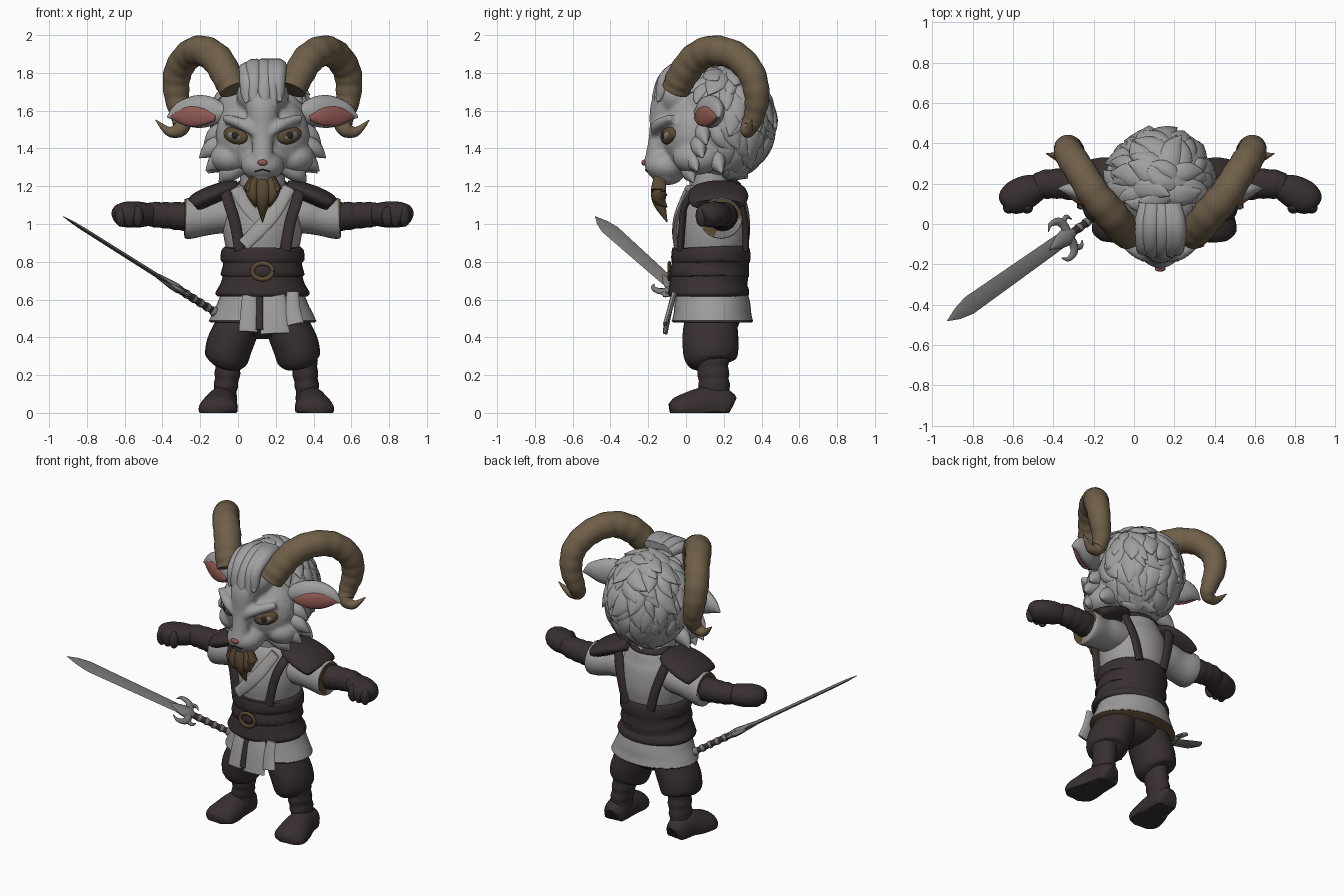
import bpy, bmesh, math, random
from mathutils import Vector, Matrix

random.seed(4)
CX = 0.13  # body centre line


def material(name, rgb):
    m = bpy.data.materials.new(name)
    m.diffuse_color = (*rgb, 1)
    return m


FUR = material("pale fur", (0.35, 0.35, 0.35))
SHIRT = material("linen", (0.34, 0.33, 0.32))
DARK = material("dark leather", (0.039, 0.028, 0.029))
HORN = material("horn", (0.16, 0.115, 0.066))
BEARD = material("golden brown", (0.105, 0.068, 0.034))
PINK = material("pink skin", (0.28, 0.1, 0.085))
METAL = material("steel", (0.2, 0.195, 0.19))
BLACK = material("eye dark", (0.02, 0.016, 0.014))


def finish(bm, name, mat, angle=50, floor=0.0):
    bmesh.ops.recalc_face_normals(bm, faces=bm.faces)
    for v in bm.verts:
        v.co.z = max(v.co.z, floor)
    me = bpy.data.meshes.new(name)
    bm.to_mesh(me)
    bm.free()
    for p in me.polygons:
        p.use_smooth = True
    me.set_sharp_from_angle(angle=math.radians(angle))
    me.materials.append(mat)
    ob = bpy.data.objects.new(name, me)
    ob.location.x = CX
    bpy.context.collection.objects.link(ob)
    return ob


def catmull(a, b, c, d, t):
    return [0.5 * (2 * q + (r - p) * t + (2 * p - 5 * q + 4 * r - s) * t * t
                   + (3 * q - p - 3 * r + s) * t ** 3) for p, q, r, s in zip(a, b, c, d)]


def add_tube(bm, pts, hint, n=16, steps=4, ridges=0, amp=0.0):
    """Sweep an ellipse through points (x, y, z, radius along hint, other radius)."""
    path, last = [], len(pts) - 1
    for i in range(last):
        q = [pts[max(i - 1, 0)], pts[i], pts[i + 1], pts[min(i + 2, last)]]
        path += [catmull(*q, k / steps) for k in range(steps)]
    path.append(list(pts[-1]))
    pos = [Vector(p[:3]) for p in path]
    u, rings = Vector(hint), []
    for i, p in enumerate(path):
        t = (pos[min(i + 1, len(pos) - 1)] - pos[max(i - 1, 0)]).normalized()
        u = (u - t * u.dot(t)).normalized()
        v = t.cross(u)
        f = 1 + amp * math.sin(2 * math.pi * ridges * i / (len(path) - 1))
        ra, rb = max(p[3], 0.002) * f, max(p[4], 0.002) * f
        rings.append([bm.verts.new(pos[i] + u * ra * math.cos(a) + v * rb * math.sin(a))
                      for a in (2 * math.pi * k / n for k in range(n))])
    for r0, r1 in zip(rings, rings[1:]):
        for k in range(n):
            bm.faces.new((r0[k], r0[(k + 1) % n], r1[(k + 1) % n], r1[k]))
    bm.faces.new(rings[0])
    bm.faces.new(rings[-1])


def tube(name, pts, mat, hint=(1, 0, 0), s=1, **kw):
    bm = bmesh.new()
    add_tube(bm, [(s * p[0], *p[1:]) for p in pts], hint, **kw)
    return finish(bm, name, mat)


def add_blob(bm, c, r, axes=None, sub=3):
    m = axes.to_4x4() if axes else Matrix.Identity(4)
    bmesh.ops.create_icosphere(bm, subdivisions=sub, radius=1,
                               matrix=Matrix.Translation(c) @ m @ Matrix.Diagonal((*r, 1)))


def blob(name, c, r, mat, axes=None):
    bm = bmesh.new()
    add_blob(bm, c, r, axes)
    return finish(bm, name, mat)


def column(name, rings, mat, **kw):
    """Upright loft from (z, y centre, x radius, y radius)."""
    return tube(name, [(0, y, z, rx, ry) for z, y, rx, ry in rings], mat, n=32, **kw)


# Head: overlapping volumes blended into one skin
bm = bmesh.new()
add_blob(bm, (0, 0.16, 1.51), (0.25, 0.25, 0.28))
add_blob(bm, (0, 0.04, 1.47), (0.25, 0.17, 0.23))
add_blob(bm, (0, -0.04, 1.68), (0.14, 0.13, 0.11))
add_blob(bm, (0, -0.10, 1.31), (0.115, 0.12, 0.085))
add_blob(bm, (0, -0.10, 1.25), (0.075, 0.08, 0.045))
add_tube(bm, [(0, -0.185, 1.31, 0.045, 0.045), (0, -0.165, 1.36, 0.055, 0.05),
              (0, -0.14, 1.48, 0.06, 0.055), (0, -0.12, 1.62, 0.09, 0.07),
              (0, -0.08, 1.72, 0.09, 0.06)], (1, 0, 0))
for s in (-1, 1):
    add_blob(bm, (s * 0.17, 0.06, 1.35), (0.11, 0.13, 0.09))
    add_tube(bm, [(s * 0.04, -0.165, 1.48, 0.022, 0.025), (s * 0.10, -0.145, 1.525, 0.032, 0.035),
                  (s * 0.2, -0.07, 1.56, 0.022, 0.028)], (0, 0, 1))
head = finish(bm, "head", FUR)
rm = head.modifiers.new("blend", 'REMESH')
rm.mode, rm.voxel_size, rm.use_smooth_shade = 'VOXEL', 0.013, True
sm = head.modifiers.new("soften", 'SMOOTH')
sm.factor, sm.iterations = 0.5, 4

# Woolly back of the head: overlapping wavy locks around a core
bm = bmesh.new()
core, rad = Vector((0, 0.20, 1.535)), Vector((0.262, 0.268, 0.297))
add_blob(bm, core, rad, None, 4)
for i in range(150):
    z = 1 - 2 * (i + 0.5) / 150
    a = i * 2.39996 + random.uniform(-.15, .15)
    n = Vector((math.cos(a) * math.sqrt(1 - z * z), math.sin(a) * math.sqrt(1 - z * z), z))
    if n.y < -0.25 - 0.3 * z:
        continue
    down = Vector((random.uniform(-.6, .6), 0.1, -1))
    down = (down - n * down.dot(n)).normalized()
    side = n.cross(down)
    base = core + Vector([p * q for p, q in zip(n, rad)])
    k, bend = random.uniform(.8, 1.3), random.uniform(-.025, .025)
    pts = [(base - down * .08 * k - n * .035, .025, .015), (base - n * .01, .045 * k, .02),
           (base + down * .06 * k + side * bend - n * .012, .038 * k, .02),
           (base + down * .11 * k + side * bend * 3 - n * .014, .003, .003)]
    add_tube(bm, [(*p, ra, rb) for p, ra, rb in pts], side, n=10, steps=3)
finish(bm, "wool", FUR)

# Forelock and cheek tufts
bm = bmesh.new()
for x, x2, zt in ((-.08, -.09, 1.64), (-.045, -.03, 1.58), (.01, .02, 1.62), (.05, .06, 1.56), (.08, .1, 1.65)):
    k = random.uniform(-.015, .02)
    add_tube(bm, [(x * .8, 0.1, 1.82 + k, .04, .03), (x, -0.01, 1.82 + k, .05, .04),
                  (x, -0.11, 1.76 + k, .042, .035), (x, -.158 + abs(x) * .3, 1.68, .035, .025),
                  (x2, -0.178 + abs(x) * .3, zt, .003, .003)], (1, 0, 0), n=10)
for s in (-1, 1):
    for x, y, z in ((.31, .09, 1.43), (.335, .07, 1.36), (.30, .04, 1.29), (.23, .02, 1.23), (.29, .17, 1.28)):
        add_tube(bm, [(s * x * .45, y - .01, z + .09, .05, .05), (s * x * .8, y, z + .04, .05, .04),
                      (s * x, y + .02, z - .01, .003, .003)], (0, 0, 1), n=10)
finish(bm, "fur_tufts", FUR)

blob("nose", (0, -0.222, 1.325), (0.027, 0.014, 0.016), PINK)
tube("mouth", [(-.04, -.203, 1.277, .004, .004), (0, -.214, 1.287, .004, .004),
               (.04, -.203, 1.277, .004, .004)], BLACK, (0, 0, 1), n=6)

# Beard: a main lock flanked by smaller ones
bm = bmesh.new()
for x, zt, w in ((0, 1.01, .05), (-.05, 1.09, .035), (.05, 1.09, .035), (-.075, 1.15, .022), (.075, 1.15, .022)):
    add_tube(bm, [(x * .7, -.14, 1.25, w * .6, .03), (x * 1.1, -.145, 1.18, w, .042),
                  (x * .9, -.14, 1.11 if x == 0 else zt + .04, w * .7, .035),
                  (x * .7, -.1, zt, .003, .003)], (1, 0, 0), n=10)
finish(bm, "beard", BEARD)

# Torso clothing
column("neck", [(1.1, .14, .12, .11), (1.3, .12, .12, .11)], FUR)
column("shirt", [(.6, .13, .19, .16), (.8, .13, .18, .17), (.9, .14, .2, .19), (1.0, .145, .213, .195),
                 (1.12, .15, .2, .175), (1.19, .16, .15, .14), (1.23, .16, .1, .1)], SHIRT)
column("collar", [(1.2, .18, .135, .11), (1.215, .18, .135, .11), (1.23, .18, .12, .09)], DARK)
column("skirt", [(.66, .14, .21, .18), (.58, .14, .24, .2), (.53, .14, .265, .205),
                 (.485, .14, .285, .215)], SHIRT)
column("skirt_trim", [(.478, .14, .275, .207), (.488, .14, .285, .216)], BEARD, steps=1)
column("sash", [(.615, .12, .235, .205), (.635, .12, .25, .215), (.68, .12, .225, .207), (.72, .125, .212, .203),
                (.735, .125, .222, .21), (.79, .13, .208, .203), (.81, .13, .222, .209),
                (.86, .135, .218, .207), (.88, .135, .2, .19)], DARK, steps=3)
# Wrapped lapels: the long one crosses over the short one
tube("lapel", [(.14, .01, 1.19, .035, .015), (.06, -.045, 1.06, .04, .014),
               (-.02, -.058, .97, .04, .012), (-.1, -.05, .89, .035, .01)], SHIRT)
tube("under_lapel", [(-.14, .01, 1.19, .035, .012), (-.08, -.03, 1.09, .035, .01),
                     (0, -.045, 1.0, .03, .006)], SHIRT)
ring = [(0.054 * math.cos(a), -.088, .75 + .042 * math.sin(a), .009, .012)
        for a in (2 * math.pi * k / 16 for k in range(17))]
tube("buckle", ring, BEARD, (0, 1, 0), n=8, steps=2)
for x, w, zb, m in ((-.07, .045, .43, SHIRT), (.06, .07, .42, SHIRT), (-.015, .02, .44, DARK), (.16, .04, .47, SHIRT)):
    tube("front_flap", [(x, -.06, .64, w * .8, .014), (x, -.085, .55, w, .014),
                        (x * 1.1, -.11, zb, w * 1.1, .012)], m, n=12)

# Trousers
column("hips", [(.62, .14, .19, .15), (.5, .14, .2, .15), (.42, .14, .15, .11), (.39, .14, .05, .05)], DARK)

for s in (-1, 1):
    # Horns sweep up, back and round to a hooked tip
    tube("horn", [(.155, -.055, 1.71, .074, .074), (.185, -.025, 1.775, .08, .08), (.24, .045, 1.87, .083, .083),
                  (.32, .14, 1.918, .08, .08), (.395, .26, 1.89, .077, .077), (.45, .345, 1.8, .074, .074),
                  (.455, .375, 1.68, .067, .067), (.43, .36, 1.57, .055, .055), (.435, .33, 1.505, .043, .043),
                  (.495, .33, 1.49, .026, .026), (.565, .35, 1.55, .003, .003)],
         HORN, s=s, n=20, steps=9, ridges=16, amp=.022)
    # Ears swept back, with pink inner faces
    tube("ear", [(.2, .08, 1.585, .045, .04), (.28, .105, 1.595, .08, .05), (.36, .145, 1.595, .085, .05),
                 (.44, .17, 1.59, .055, .035), (.505, .175, 1.565, .004, .004)], FUR, (0, 0, 1), s=s)
    tube("inner_ear", [(.25, .055, 1.56, .015, .012), (.31, .07, 1.568, .045, .018), (.38, .108, 1.57, .055, .022),
                       (.44, .143, 1.57, .038, .018), (.487, .163, 1.565, .003, .003)], PINK, (0, 0, 1), s=s)
    # Eyes: golden lids around a pale eye with a dark pupil
    tilt = Matrix.Rotation(s * .52, 3, 'Z') @ Matrix.Rotation(-s * .25, 3, 'Y')
    blob("eyelid", (s * .143, -.093, 1.468), (.074, .026, .044), BEARD, tilt)
    blob("eye", (s * .147, -.101, 1.466), (.048, .022, .026), METAL, tilt)
    blob("pupil", (s * .143, -.108, 1.467), (.03, .02, .024), BLACK, tilt)

    # Arms
    tube("sleeve", [(.1, .17, 1.06, .11, .1), (.22, .175, 1.05, .115, .1), (.3, .18, 1.035, .105, .095),
                    (.38, .185, 1.03, .113, .108), (.41, .185, 1.03, .108, .103), (.4, .185, 1.03, .08, .08)],
         SHIRT, (0, 1, 0), s=s, n=20)
    tube("sleeve_hem", [(.402, .185, 1.03, .106, .101), (.412, .185, 1.03, .107, .102)],
         BEARD, (0, 1, 0), s=s, n=20, steps=1)
    tube("bracer", [(.37, .19, 1.035, .07, .07), (.42, .195, 1.04, .078, .076), (.5, .2, 1.045, .074, .07),
                    (.58, .195, 1.05, .07, .066), (.62, .185, 1.05, .055, .055)],
         DARK, (0, 1, 0), s=s, steps=6, ridges=6, amp=.025)
    tube("fist", [(.58, .19, 1.05, .055, .055), (.65, .165, 1.05, .08, .068), (.72, .13, 1.05, .083, .068),
                  (.765, .11, 1.045, .06, .055), (.78, .1, 1.04, .02, .02)], DARK, (0, 1, 0), s=s)
    for k in range(3):
        blob("knuckle", (s * (.66 + .045 * k), .083, 1.04), (.03, .032, .055), DARK)
    tube("shoulder_pad", [(.13, .175, 1.195, .1, .035), (.18, .175, 1.185, .14, .045), (.27, .17, 1.15, .16, .053),
                          (.345, .17, 1.115, .15, .05), (.365, .17, 1.1, .135, .04)], DARK, (0, 1, 0), s=s, n=24)
    tube("front_strap", [(.2, .06, 1.18, .03, .02), (.175, -.005, 1.1, .03, .018),
                         (.145, -.02, 1.0, .03, .018), (.12, -.03, .86, .03, .018)], DARK, s=s)
    tube("back_strap", [(.18, .27, 1.18, .03, .02), (.15, .30, 1.08, .03, .018),
                        (.12, .315, .98, .03, .018), (.09, .315, .86, .03, .018)], DARK, s=s)

    # Legs and boots
    tube("trouser_leg", [(.1, .14, .54, .11, .13), (.14, .13, .44, .118, .145), (.178, .13, .35, .122, .148),
                         (.19, .13, .28, .112, .135), (.197, .135, .25, .075, .09)], DARK, s=s, n=20)
    o = s * .02
    tube("boot_shaft", [(.2 + o, .14, .28, .07, .085), (.207 + o, .145, .2, .066, .082),
                        (.217 + o, .15, .12, .062, .082), (.222 + o, .15, .04, .065, .085)],
         DARK, s=s, steps=6, ridges=4, amp=.035)
    # Flat soles come from the clamp at ground level
    tube("boot_foot", [(.225 + o, .24, .03, .04, .05), (.227 + o, .22, .035, .068, .085),
                       (.235 + o, .12, .04, .082, .1), (.25 + o, .02, .025, .1, .088),
                       (.26 + o, -.05, .02, .098, .065), (.263 + o, -.085, .015, .05, .035)], DARK, s=s, n=20)

# Sword, held out from the hip
tip, hilt = Vector((-.925 - CX, -.48, 1.04)), Vector((-.33 - CX, -.06, .665))
d = (tip - hilt).normalized()
w = (Vector((0, 1, 0)) - d * d.y).normalized()
L = (tip - hilt).length


def on_sword(t, k, ra, rb):
    return (*(hilt + d * t + w * k), ra, rb)


tube("blade", [on_sword(0, 0, .036, .012), on_sword(.1, 0, .04, .012), on_sword(L - .15, 0, .048, .01),
               on_sword(L - .07, 0, .031, .008), on_sword(L, 0, .002, .002)], METAL, w, n=4, steps=1)
tube("blade_collar", [on_sword(-.04, 0, .02, .02), on_sword(0, 0, .045, .025), on_sword(.06, 0, .035, .02),
                      on_sword(.13, 0, .004, .014)], METAL, w, n=10)
for s in (-1, 1):
    tube("guard", [on_sword(0, 0, .026, .02), on_sword(-.01, s * .05, .024, .016), on_sword(.01, s * .09, .02, .014),
                   on_sword(.055, s * .1, .012, .01), on_sword(.085, s * .075, .002, .002)], METAL, d, n=10)
    tube("guard_curl", [on_sword(0, s * .06, .014, .012), on_sword(-.04, s * .085, .014, .01),
                        on_sword(-.065, s * .06, .002, .002)], METAL, d, n=8)
tube("grip", [on_sword(-.02, 0, .02, .02), on_sword(-.27, 0, .018, .018)], DARK, w, n=12)
for t in (-.07, -.12, -.17, -.22):
    tube("grip_band", [on_sword(t, 0, .023, .023), on_sword(t - .018, 0, .023, .023)], METAL, w, n=12, steps=1)
blob("pommel", hilt - d * .28, (.026, .026, .026), METAL)
